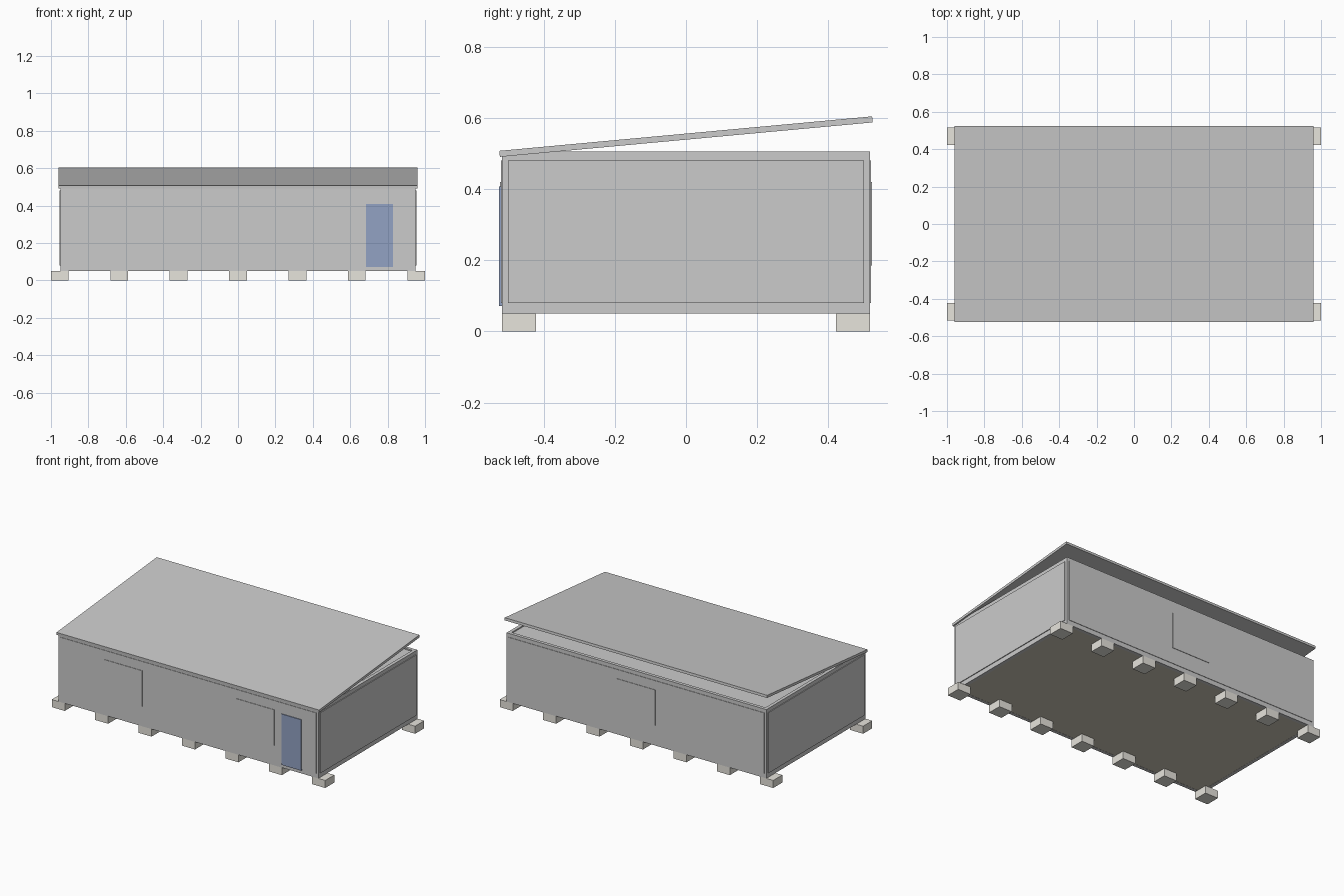
import bpy
import math

if "Cube" in bpy.data.objects:
    bpy.data.objects.remove(bpy.data.objects["Cube"])


def material(name, color):
    mat = bpy.data.materials.new(name)
    mat.diffuse_color = (*color, 1)
    mat.use_nodes = True
    mat.node_tree.nodes["Principled BSDF"].inputs["Base Color"].default_value = mat.diffuse_color
    return mat


def box(name, x, y, z, mat=None):
    """Box from (min, max) ranges on each axis."""
    center = [(a + b) / 2 for a, b in (x, y, z)]
    bpy.ops.mesh.primitive_cube_add(size=1, location=center)
    ob = bpy.context.object
    ob.name = name
    ob.scale = [b - a for a, b in (x, y, z)]
    bpy.ops.object.transform_apply(location=False, rotation=False, scale=True)
    if mat:
        ob.data.materials.append(mat)
    return ob


def span(a, b, s):
    """Range mirrored to the side given by the sign s."""
    return tuple(sorted((a * s, b * s)))


concrete = material("concrete", (0.80, 0.78, 0.72))
floor_mat = material("floor_brown", (0.62, 0.58, 0.48))
door_mat = material("door_blue", (0.29, 0.36, 0.55))

W, D = 0.95, 0.517      # half size of the frame
T = 0.022               # post and beam thickness
Z0, Z1 = 0.05, 0.505    # underside and top of the frame
P0, P1 = 0.08, 0.48     # wall panel bottom and top

# foundation blocks: two rows of seven
for s in (-1, 1):
    for i in range(7):
        cx = -0.9525 + i * 0.3175
        box("foundation_block", (cx - 0.0475, cx + 0.0475),
            span(0.422, D, s), (0, Z0), concrete)

# frame: long beams, short beams and corner posts
for z in ((Z0, P0), (P1, Z1)):
    for s in (-1, 1):
        box("long_beam", (-W, W), span(D - T, D, s), z)
        box("short_beam", span(W - T, W, s), (-D + T, D - T), z)
for sx in (-1, 1):
    for sy in (-1, 1):
        box("corner_post", span(W - T, W, sx), span(D - T, D, sy), (P0, P1))

# floor and ceiling slabs set inside the frame
box("floor", (-W + T, W - T), (-D + T, D - T), (Z0 + 0.001, P0), floor_mat)
box("ceiling", (-W + T, W - T), (-D + T, D - T), (P1, Z1 - 0.008))

# wall panels standing slightly proud of the frame
for s in (-1, 1):
    box("long_wall", (-W + 0.015, W - 0.015), span(D - 0.012, D + 0.003, s), (P0, P1))
    box("end_wall", span(W - 0.012, W + 0.005, s), (-0.5, 0.5), (P0, P1))

# windows: two in front, one at the back
for cx, s in ((-0.475, -1), (0.49, -1), (0, 1)):
    box("window", (cx - 0.14, cx + 0.14), span(D - 0.005, D + 0.006, s), (0.185, 0.42))

# door
box("door", (0.684, 0.829), (-D - 0.008, -D + 0.005), (0.072, 0.408), door_mat)

# sloping roof sheet, raised toward the back
roof = box("roof", (-0.96, 0.96), (-0.526, 0.526), (0.539, 0.556))
roof.rotation_euler.x = math.atan2(0.097, 1.05)
